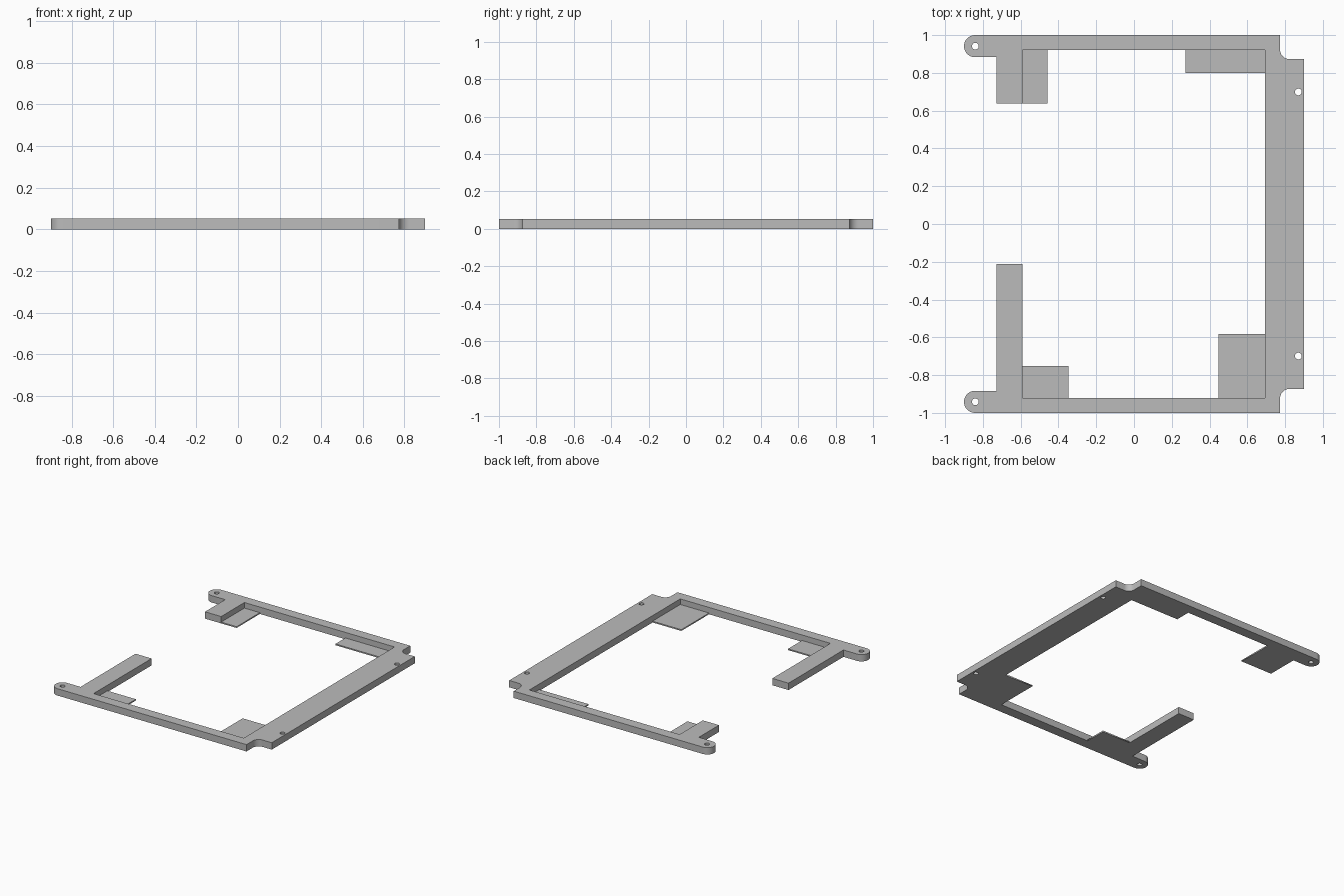
import bpy, bmesh
from math import cos, sin, radians

cube = bpy.data.objects.get("Cube")
if cube:
    bpy.data.objects.remove(cube, do_unlink=True)

THICK = 0.053      # frame thickness
PLATE = 0.01       # support plate thickness
LUG = (-0.8415, -0.9415, 0.0585)
INNER_X, INNER_Y = 0.694, 0.921
LEG_L, LEG_R = -0.728, -0.59

grey = bpy.data.materials.new("plain grey")
grey.use_nodes = True
grey.diffuse_color = (0.5, 0.5, 0.5, 1)
grey.node_tree.nodes["Principled BSDF"].inputs["Base Color"].default_value = (0.5, 0.5, 0.5, 1)


def arc(x, y, r, start, end, steps):
    angles = [radians(start + (end - start) * i / steps) for i in range(steps + 1)]
    return [(x + r * cos(a), y + r * sin(a)) for a in angles]


def half_outline(leg_end):
    """Front half of the frame, from the outer side edge round to the inner one."""
    return ([(0.9, -0.873)]
            + arc(0.823, -0.923, 0.05, 90, 180, 10)      # corner notch
            + [(0.773, -1)]
            + arc(*LUG, 270, 90, 24)                     # rounded lug
            + [(LEG_L, LUG[1] + LUG[2]), (LEG_L, leg_end),
               (LEG_R, leg_end), (LEG_R, -INNER_Y), (INNER_X, -INNER_Y)])


def extruded(name, loops, height):
    """Solid from flat loops; inner loops become holes."""
    curve = bpy.data.curves.new(name + "_profile", "CURVE")
    curve.dimensions = "2D"
    curve.fill_mode = "BOTH"
    curve.extrude = height / 2
    for loop in loops:
        spline = curve.splines.new("POLY")
        spline.points.add(len(loop) - 1)
        for point, (x, y) in zip(spline.points, loop):
            point.co = (x, y, 0, 1)
        spline.use_cyclic_u = True
    helper = bpy.data.objects.new(name + "_profile", curve)
    bpy.context.collection.objects.link(helper)
    graph = bpy.context.evaluated_depsgraph_get()
    mesh = bpy.data.meshes.new_from_object(helper.evaluated_get(graph))
    bpy.data.objects.remove(helper, do_unlink=True)
    bpy.data.curves.remove(curve)

    bm = bmesh.new()
    bm.from_mesh(mesh)
    bmesh.ops.remove_doubles(bm, verts=bm.verts, dist=0.0001)
    bmesh.ops.recalc_face_normals(bm, faces=bm.faces)
    bmesh.ops.translate(bm, verts=bm.verts, vec=(0, 0, height / 2))
    bm.to_mesh(mesh)
    bm.free()
    mesh.materials.clear()
    mesh.materials.append(grey)
    mesh.name = name
    obj = bpy.data.objects.new(name, mesh)
    bpy.context.collection.objects.link(obj)
    return obj


# Open frame with four screw holes
front = half_outline(-0.212)
back = [(x, -y) for x, y in reversed(half_outline(-0.637))]
holes = [arc(x, side * y, 0.018, 0, 345, 23)
         for x, y in ((-0.84, 0.9415), (0.87, 0.699)) for side in (-1, 1)]
frame = extruded("frame", [front + back] + holes, THICK)

bpy.ops.object.select_all(action="DESELECT")
frame.select_set(True)
bpy.context.view_layer.objects.active = frame
bpy.ops.object.shade_smooth_by_angle(angle=radians(30))

# Thin support plates in the inner corners, flush with the underside
plates = {
    "front_left_plate": (0.448, INNER_X, -INNER_Y, -0.583),
    "front_right_plate": (LEG_R, -0.346, -INNER_Y, -0.752),
    "back_left_plate": (0.273, INNER_X, 0.8, INNER_Y),
    "back_right_plate": (LEG_R, -0.458, 0.637, INNER_Y),
}
for name, (x0, x1, y0, y1) in plates.items():
    extruded(name, [[(x0, y0), (x1, y0), (x1, y1), (x0, y1)]], PLATE)
